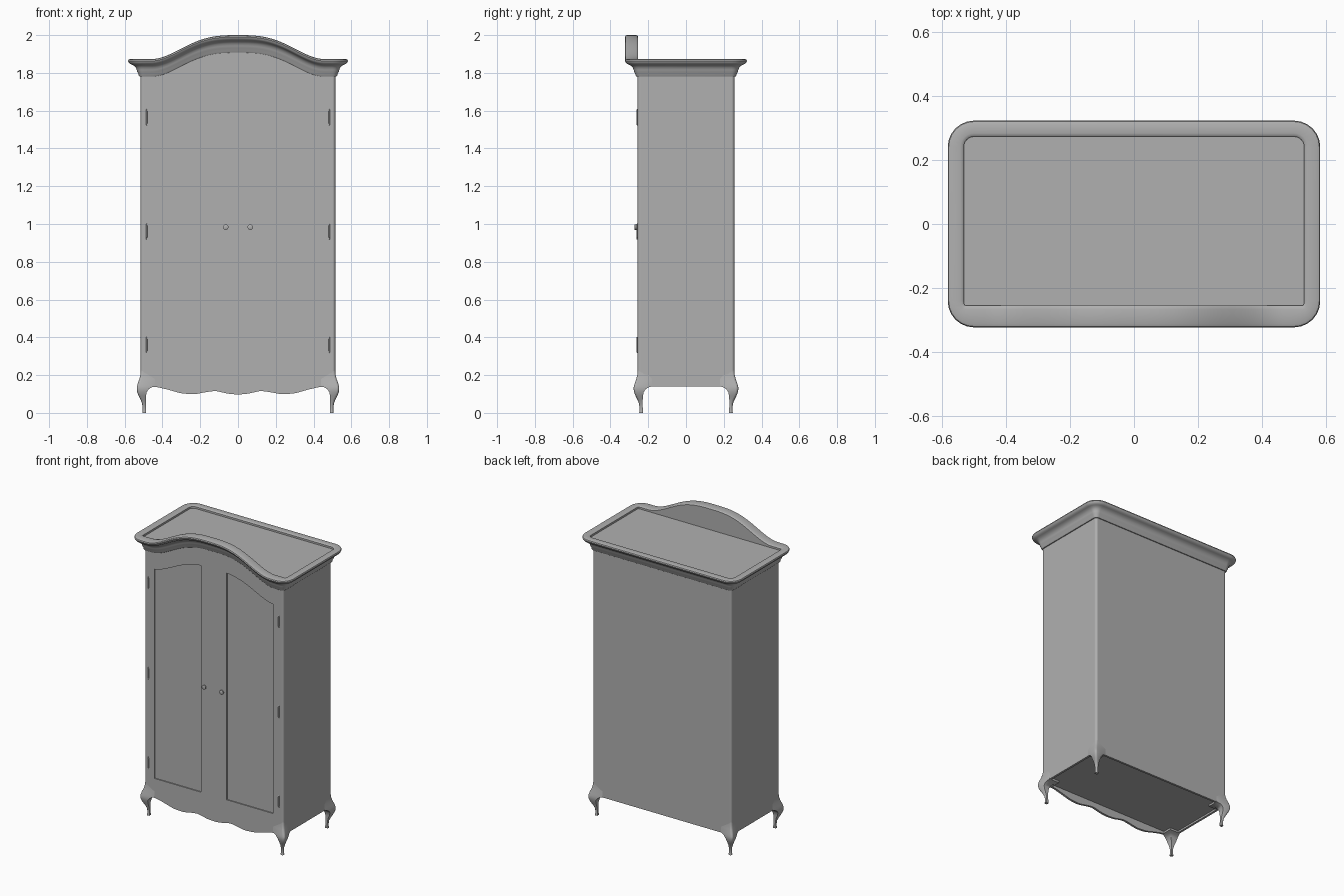
import bpy, bmesh, math

if "Cube" in bpy.data.objects:
    bpy.data.objects.remove(bpy.data.objects["Cube"])

HX, HY, R = 0.515, 0.256, 0.015      # cabinet half width, half depth, corner radius

grey = bpy.data.materials.new("dark_grey")
grey.diffuse_color = (0.435, 0.435, 0.435, 1)
grey.use_nodes = True
grey.node_tree.nodes["Principled BSDF"].inputs["Base Color"].default_value = grey.diffuse_color


def arch(x):
    """Height of the bonnet curve above the straight cornice."""
    u = min(abs(x) / 0.46, 1)
    return 0.127 * 0.5 * (1 + math.cos(math.pi * u ** 1.45))


def finish(bm, name, angle=35):
    bmesh.ops.recalc_face_normals(bm, faces=bm.faces)
    me = bpy.data.meshes.new(name)
    bm.to_mesh(me)
    bm.free()
    me.materials.append(grey)
    ob = bpy.data.objects.new(name, me)
    bpy.context.collection.objects.link(ob)
    smooth(ob, angle)
    return ob


def smooth(ob, angle=35):
    bpy.ops.object.select_all(action='DESELECT')
    ob.select_set(True)
    bpy.context.view_layer.objects.active = ob
    bpy.ops.object.shade_smooth_by_angle(angle=math.radians(angle))


def loft(bm, rings, cap_start=True, cap_end=True):
    vs = [[bm.verts.new(p) for p in ring] for ring in rings]
    n = len(vs[0])
    for a, b in zip(vs, vs[1:]):
        for i in range(n):
            j = (i + 1) % n
            bm.faces.new((a[i], a[j], b[j], b[i]))
    if cap_start:
        bm.faces.new(vs[0][::-1])
    if cap_end:
        bm.faces.new(vs[-1])


def outline(off, front_steps=64, arc=6):
    """Rounded rectangle, grown by off, with a subdivided front edge."""
    pts, r = [], R + off
    for cx, cy, a0 in ((1, -1, -90), (1, 1, 0), (-1, 1, 90), (-1, -1, 180)):
        for k in range(arc + 1):
            a = math.radians(a0 + 90 * k / arc)
            pts.append((cx * (HX - R) + r * math.cos(a), cy * (HY - R) + r * math.sin(a)))
    w = HX - R
    for k in range(1, front_steps):
        pts.append((-w + 2 * w * k / front_steps, -HY - off))
    return pts


# Scalloped lower edge of the front
keys = [(0, 0.097), (0.05, 0.101), (0.12, 0.117), (0.17, 0.110), (0.23, 0.098),
        (0.30, 0.103), (0.37, 0.123), (0.43, 0.137), (0.47, 0.140), (0.6, 0.140)]


def scallop(x):
    def lin(x):
        x = abs(x)
        for (a, za), (b, zb) in zip(keys, keys[1:]):
            if x <= b:
                return za + (zb - za) * (x - a) / (b - a)
    return (lin(x - 0.012) + lin(x) + lin(x + 0.012)) / 3


# Cabinet body: hollow underside, scalloped front rail, arched front top
inner, outer, top = outline(-0.014), outline(0), outline(-0.001)
low = lambda x, y: scallop(x) if y < 0 else 0.14
high = lambda x, y: 1.80 + (arch(x) if y < 0 else 0)
bm = bmesh.new()
loft(bm, [[(x, y, 0.152) for x, y in inner],
          [(x, y, low(x, y)) for x, y in inner],
          [(x, y, low(x, y)) for x, y in outer],
          [(x, y, high(x, y)) for x, y in outer],
          [(x, y, 1.80) for x, y in top]])
bmesh.ops.recalc_face_normals(bm, faces=bm.faces)
front = [f for f in bm.faces if f.normal.y < -0.999 and f.calc_center_median().y < -HY + 0.0001]
bmesh.ops.dissolve_faces(bm, faces=front)
body = finish(bm, "cabinet_body")

# Recessed door panels with curved tops, cut from the front
for s in (-1, 1):
    xs = [0.44 - (0.44 - 0.095) * k / 20 for k in range(21)]
    pts = [(s * 0.095, 0.267), (s * 0.44, 0.267)] + [(s * x, 1.668 + arch(x) * 0.95) for x in xs]
    bm = bmesh.new()
    loft(bm, [[(x, y, z) for x, z in pts] for y in (-0.30, -HY + 0.007)])
    cutter = finish(bm, "panel_cutter")
    cutter.hide_render = True
    mod = body.modifiers.new("panel", 'BOOLEAN')
    mod.operation, mod.solver, mod.object = 'DIFFERENCE', 'EXACT', cutter
    bpy.context.view_layer.objects.active = body
    bpy.ops.object.modifier_apply(modifier=mod.name)
    bpy.data.objects.remove(cutter)
smooth(body)
flat = body.modifiers.new("flat_sides", 'WEIGHTED_NORMAL')   # keeps the big sides flat
flat.keep_sharp = True

# Cornice: moulding swept round the top, arched along the front, with a sunken deck
# each entry: offset from body, height, follows the arch
profile = [(-0.0005, 1.78, 1), (0.006, 1.78, 1), (0.011, 1.787, 1), (0.013, 1.797, 1),
           (0.018, 1.804, 1), (0.021, 1.816, 1), (0.026, 1.828, 1), (0.035, 1.838, 1),
           (0.047, 1.844, 1), (0.056, 1.847, 1), (0.063, 1.854, 1), (0.067, 1.863, 1),
           (0.064, 1.870, 1), (0.056, 1.873, 1), (0.028, 1.873, 1), (0.020, 1.871, 1),
           (0.017, 1.868, 1), (0.017, 1.856, 0)]
front_limit = (0.010, 0.002, -0.0015, -0.0015)   # the pediment back stands upright
rings = []
for i, (off, z, follow) in enumerate(profile):
    ring = []
    for x, y in outline(off):
        dz = arch(x) if follow and y < 0 else 0
        if i >= len(profile) - 4:
            y = max(y, -HY - front_limit[i - len(profile)])
        ring.append((x, y, z + dz))
    rings.append(ring)
bm = bmesh.new()
loft(bm, rings, cap_start=False)
finish(bm, "cornice")

# Curved legs: height, corner offset, inner offset, offset where the leg meets the rail
leg = [(0.23, -0.001, -0.075, -0.003), (0.205, 0.001, -0.075, -0.002), (0.18, 0.007, -0.075, 0),
       (0.155, 0.016, -0.075, 0), (0.140, 0.020, -0.074, 0.001), (0.134, 0.021, -0.055, 0.006),
       (0.125, 0.021, -0.042, 0.010), (0.110, 0.019, -0.032, 0.010), (0.09, 0.011, -0.028, 0.003),
       (0.07, 0.001, -0.027, -0.006), (0.05, -0.007, -0.027, -0.012), (0.03, -0.010, -0.027, -0.014),
       (0.012, -0.010, -0.028, -0.014), (0, -0.008, -0.029, -0.012)]
for sx, xn in ((-1, "left"), (1, "right")):
    for sy, yn in ((-1, "front"), (1, "back")):
        rings = []
        for z, o, inn, e in leg:
            c = min(0.013, (o - inn) * 0.6)
            sec = [(inn, inn), (e, inn)]
            for k in range(6):
                a = math.radians(90 * k / 5)
                sec.append((o - c + c * math.cos(a), o - c + c * math.sin(a)))
            sec.append((inn, e))
            rings.append([(sx * (HX + u), sy * (HY + v), z) for u, v in sec])
        bm = bmesh.new()
        loft(bm, rings)
        finish(bm, f"{yn}_{xn}_leg", 50)


def turned(name, prof, loc, axis, n=16):
    """Small lathe-turned part; prof holds radius and distance along the axis."""
    rings = []
    for r, t in prof:
        ring = []
        for k in range(n):
            a = 2 * math.pi * k / n
            u, v = r * math.cos(a), r * math.sin(a)
            d = (u, v, t) if axis == 'z' else (u, -t, v)
            ring.append(tuple(p + q for p, q in zip(loc, d)))
        rings.append(ring)
    bm = bmesh.new()
    loft(bm, rings)
    finish(bm, name)


# Door knobs and barrel hinges
hinge = [(0.001, -0.043), (0.003, -0.038), (0.0022, -0.033), (0.0038, -0.032),
         (0.0038, 0.032), (0.0022, 0.033), (0.003, 0.038), (0.001, 0.043)]
knob = [(0.008, -0.002), (0.008, 0.006), (0.014, 0.007), (0.0145, 0.015), (0.013, 0.016)]
for s, side in ((-1, "left"), (1, "right")):
    turned(f"{side}_knob", knob, (s * 0.065, -HY, 0.983), 'y', 20)
    for i, z in enumerate((0.36, 0.96, 1.565)):
        turned(f"{side}_hinge_{i + 1}", hinge, (s * 0.484, -HY - 0.003, z), 'z', 10)
